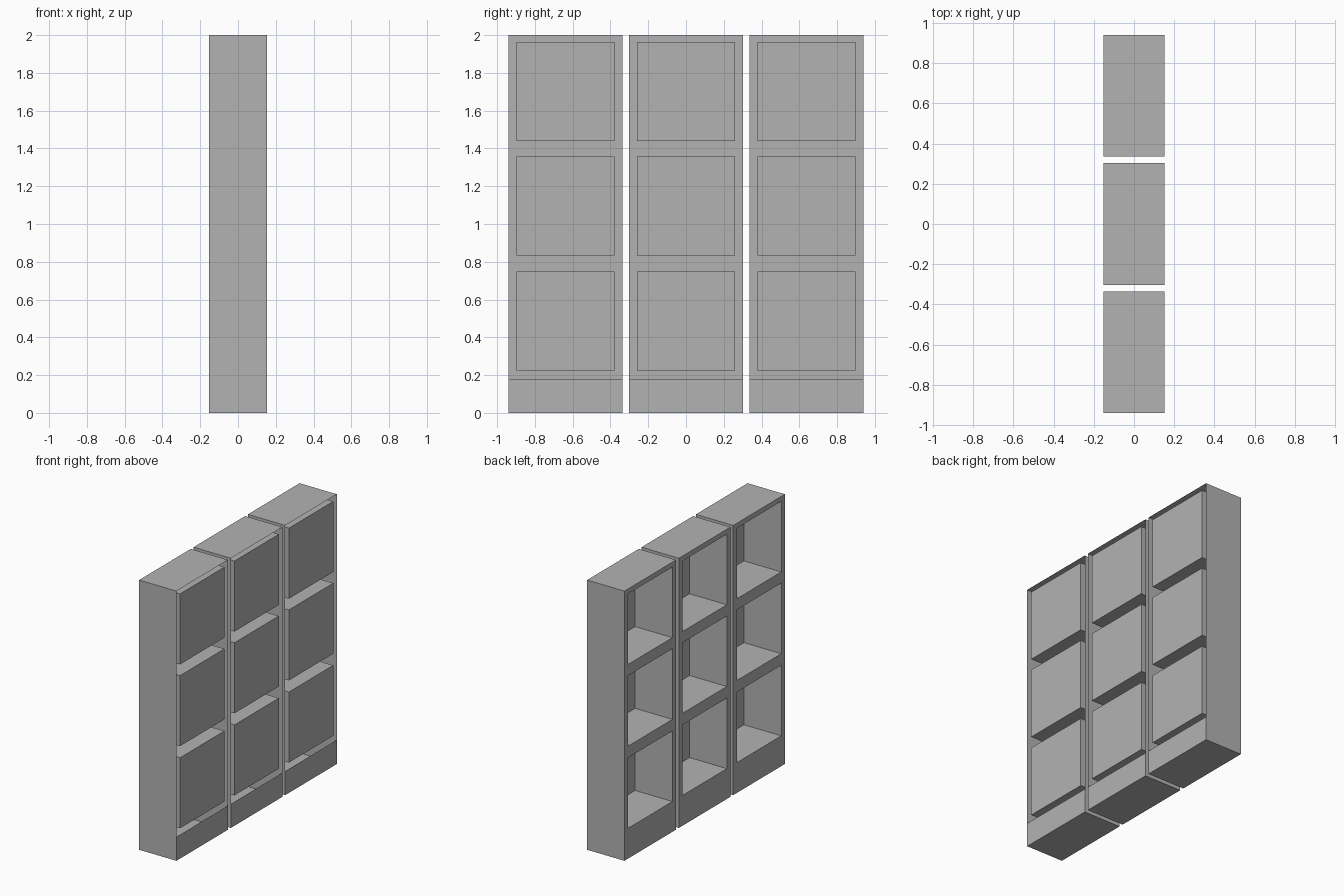
import bpy
import bmesh
from mathutils import Vector

cube = bpy.data.objects.get("Cube")
if cube:
    bpy.data.objects.remove(cube, do_unlink=True)

# Single plain grey finish
grey = bpy.data.materials.new("plain_grey")
grey.use_nodes = True
colour = (0.45, 0.45, 0.45, 1)
grey.diffuse_color = colour
grey.node_tree.nodes["Principled BSDF"].inputs["Base Color"].default_value = colour

HALF_DEPTH = 0.153
HALF_WIDTH = 0.3025
OPEN_HALF = 0.26
PITCH = 0.6375
HEIGHT = 2.0
BASE_TOP = 0.178
OPEN_HEIGHT = 0.523
SHELF_BOTTOMS = (0.225, 0.834, 1.44)


def push_back(bm, geom):
    """Move newly extruded vertices from the open face to the rear plane."""
    verts = [g for g in geom if isinstance(g, bmesh.types.BMVert)]
    bmesh.ops.translate(bm, verts=verts, vec=Vector((2 * HALF_DEPTH, 0, 0)))


def bookcase_mesh():
    bm = bmesh.new()
    ys = (-HALF_WIDTH, -OPEN_HALF, OPEN_HALF, HALF_WIDTH)
    zs = [0.0]
    for z in SHELF_BOTTOMS:
        zs += [z, z + OPEN_HEIGHT]
    zs.append(HEIGHT)

    # Face frame, with the compartment cells noted
    grid = [[bm.verts.new((-HALF_DEPTH, y, z)) for y in ys] for z in zs]
    cells = []
    for r in range(len(zs) - 1):
        for c in range(len(ys) - 1):
            face = bm.faces.new((grid[r][c], grid[r + 1][c],
                                 grid[r + 1][c + 1], grid[r][c + 1]))
            if c == 1 and r % 2 == 1:
                cells.append(face)

    # Outer sides, top and bottom as a thin shell open at the rear
    rim = [e for e in bm.edges if e.is_boundary]
    push_back(bm, bmesh.ops.extrude_edge_only(bm, edges=rim)["geom"])

    # Compartments sunk through the full depth
    for cell in cells:
        push_back(bm, bmesh.ops.extrude_face_region(bm, geom=[cell])["geom"])
        if cell.is_valid:
            bmesh.ops.delete(bm, geom=[cell], context='FACES_ONLY')

    # Rear base panel
    corners = ((-HALF_WIDTH, 0), (HALF_WIDTH, 0),
               (HALF_WIDTH, BASE_TOP), (-HALF_WIDTH, BASE_TOP))
    bm.faces.new([bm.verts.new((HALF_DEPTH, y, z)) for y, z in corners])

    bmesh.ops.remove_doubles(bm, verts=bm.verts, dist=0.0001)
    bmesh.ops.recalc_face_normals(bm, faces=bm.faces)
    mesh = bpy.data.meshes.new("bookcase")
    bm.to_mesh(mesh)
    bm.free()
    mesh.materials.append(grey)
    return mesh


# Row of three bookcases
mesh = bookcase_mesh()
for place, name in enumerate(("front", "middle", "rear")):
    unit = bpy.data.objects.new(name + "_bookcase", mesh)
    unit.location.y = (place - 1) * PITCH
    bpy.context.collection.objects.link(unit)
